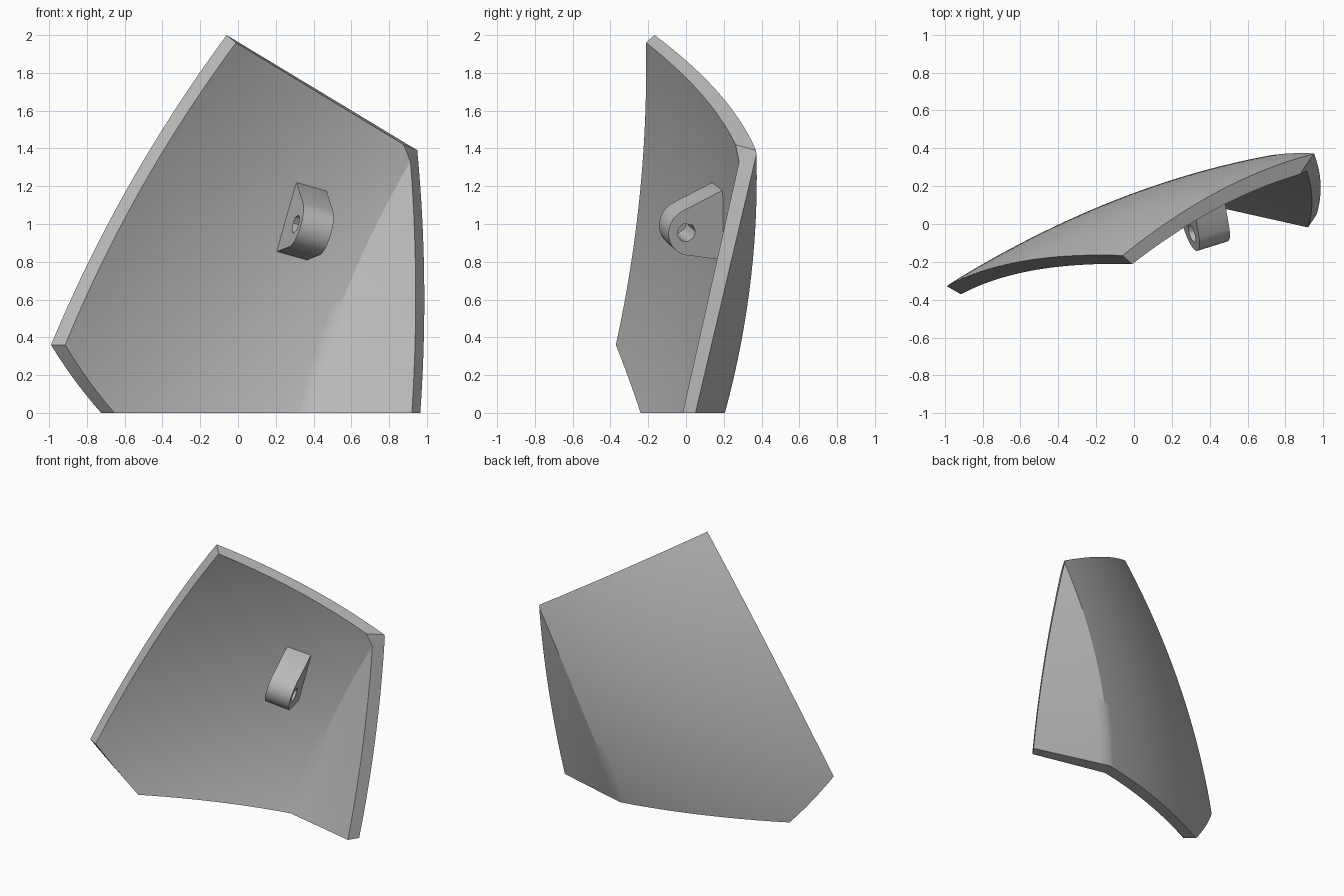
import bpy, bmesh, math
from mathutils import Vector

cube = bpy.data.objects.get("Cube")
if cube:
    bpy.data.objects.remove(cube, do_unlink=True)

grey = bpy.data.materials.new("plain grey")
grey.use_nodes = True
colour = (0.5, 0.5, 0.5, 1)
grey.diffuse_color = colour
grey.node_tree.nodes["Principled BSDF"].inputs["Base Color"].default_value = colour


def finish(bm, name):
    bmesh.ops.remove_doubles(bm, verts=bm.verts, dist=0.0005)
    bmesh.ops.recalc_face_normals(bm, faces=bm.faces)
    mesh = bpy.data.meshes.new(name)
    bm.to_mesh(mesh)
    bm.free()
    mesh.materials.append(grey)
    obj = bpy.data.objects.new(name, mesh)
    bpy.context.collection.objects.link(obj)
    bpy.ops.object.select_all(action='DESELECT')
    obj.select_set(True)
    bpy.context.view_layer.objects.active = obj
    bpy.ops.object.shade_smooth_by_angle(angle=math.radians(30))
    return obj


def depth(x, z):
    """Depth of the doubly curved outer skin."""
    return 0.11 + 0.2994*x + 0.181*z - 0.1495*x*x + 0.115*x*z - 0.1515*z*z


def bowed(a, b, t, bow):
    a, b = Vector(a), Vector(b)
    return a.lerp(b, t) + 4 * t * (1 - t) * Vector(bow)


ROWS, COLS, FLAP, LOW = 32, 28, 8, 6


def skin(bm, inset, foot, side, peak, corner, crease_foot, crease_top,
         flap_foot, flap_bow):
    """Grid of vertices: curved panel up to the crease, then the ruled flap."""
    grid = []
    for r in range(ROWS + 1):
        # left boundary: short lower edge, then long bowed edge
        if r <= LOW:
            left = bowed(foot, side, r / LOW, (-0.008, -0.006))
        else:
            left = bowed(side, peak, (r - LOW) / (ROWS - LOW), (-0.05, 0.028))
        # right boundary: crease, with the last row at the top corner
        t = min(r / (ROWS - 1), 1)
        right = bowed(crease_foot, crease_top, t, (-0.045, 0.02))
        if r == ROWS:
            right = Vector(corner)
        row = []
        for c in range(COLS + 1):
            p = left.lerp(right, c / COLS)
            row.append(Vector((p.x, depth(p.x, p.y) - inset, p.y)))
        # flap narrows to nothing at the top of the crease
        crease = row[-1]
        top = Vector((crease_top[0], depth(*crease_top) - inset, crease_top[1]))
        edge = crease if r >= ROWS - 1 else bowed(flap_foot, top, t, flap_bow)
        row += [crease.lerp(edge, k / FLAP) for k in range(1, FLAP + 1)]
        grid.append([bm.verts.new(p) for p in row])
    return grid


# Curved panel with folded flap
bm = bmesh.new()
outer = skin(bm, 0, (-0.725, 0), (-0.99, 0.36), (-0.06, 2.0), (0.95, 1.39),
             (0.4, 0), (0.951, 1.37), (0.965, 0.05, 0), (0.028, 0, 0))
inner = skin(bm, 0.09, (-0.655, 0), (-0.915, 0.36), (-0.01, 1.96), (0.877, 1.42),
             (0.357, 0), (0.913, 1.33), (0.92, -0.018, 0), (0.024, 0, 0))
width = COLS + FLAP
for g in (outer, inner):
    for r in range(ROWS):
        for c in range(width):
            bm.faces.new((g[r][c], g[r][c+1], g[r+1][c+1], g[r+1][c]))
# rim joining the two skins
loop = ([(0, c) for c in range(width)] + [(r, width) for r in range(ROWS)]
        + [(ROWS, c) for c in range(width, 0, -1)]
        + [(r, 0) for r in range(ROWS, 0, -1)])
for (r, c), (s, d) in zip(loop, loop[1:] + loop[:1]):
    bm.faces.new((outer[r][c], outer[s][d], inner[s][d], inner[r][c]))
finish(bm, "curved_panel")

# Mounting lug: round-nosed outline with a through hole, extruded sideways
across = Vector((0.16, 0.05, -0.045))
up = Vector((0.309, 0, 0.951))
up = (up - across * up.dot(across) / across.length_squared).normalized()
inward = up.cross(across).normalized()
base = Vector((0.257, 0.14, 1.037))
hole = Vector((-0.196, -0.02))
outline = [Vector(p) for p in ((0.05, -0.19), (0.05, -0.02), (0.05, 0.19), (0, 0.19))]
for i in range(25):
    a = math.radians(115 + 150 * i / 24)
    outline.append(Vector((-0.165 + 0.13 * math.cos(a), -0.02 + 0.13 * math.sin(a))))
outline.append(Vector((0, -0.19)))
bore = [hole + (p - hole).normalized() * 0.05 for p in outline]

bm = bmesh.new()
rings = [[bm.verts.new(base + inward * p.x + up * p.y + across * side) for p in pts]
         for pts, side in ((outline, 0), (outline, 1), (bore, 1), (bore, 0))]
for a, b in zip(rings, rings[1:] + rings[:1]):
    for i in range(len(outline)):
        j = (i + 1) % len(outline)
        bm.faces.new((a[i], a[j], b[j], b[i]))
finish(bm, "mounting_lug")
